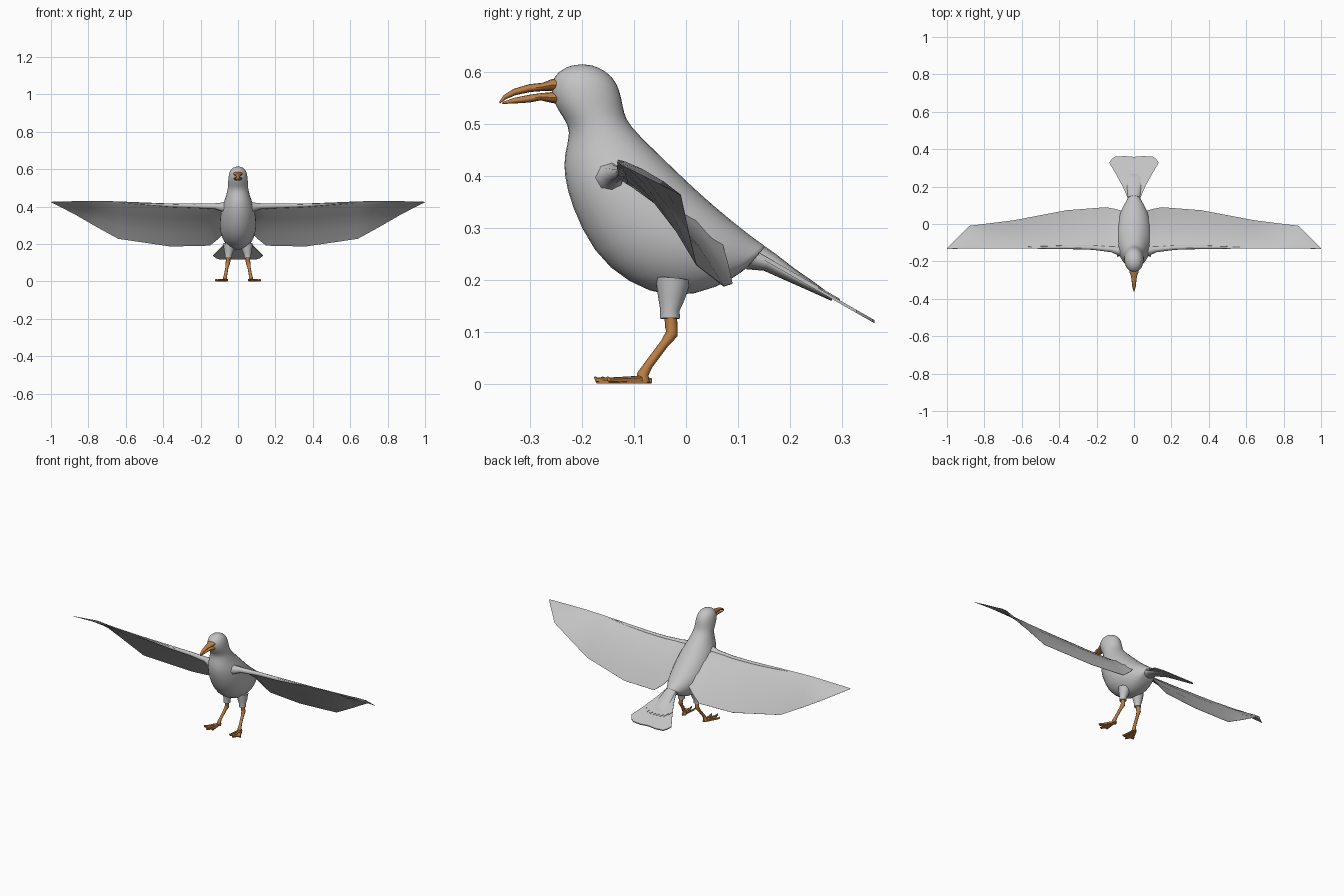
import bpy, bmesh, math
from mathutils import Vector as V

if "Cube" in bpy.data.objects:
    bpy.data.objects.remove(bpy.data.objects["Cube"])


def material(name, rgb):
    m = bpy.data.materials.new(name)
    m.diffuse_color = (*rgb, 1)
    m.use_nodes = True
    m.node_tree.nodes["Principled BSDF"].inputs["Base Color"].default_value = m.diffuse_color
    return m


GREY = material("feather grey", (0.55, 0.55, 0.55))
ORANGE = material("beak orange", (0.50, 0.21, 0.06))


def finish(name, bm, mat, subdiv=0, angle=50, inside_out=False):
    bmesh.ops.recalc_face_normals(bm, faces=bm.faces)
    if inside_out:
        bmesh.ops.reverse_faces(bm, faces=bm.faces)
    me = bpy.data.meshes.new(name)
    bm.to_mesh(me)
    bm.free()
    ob = bpy.data.objects.new(name, me)
    bpy.context.collection.objects.link(ob)
    me.materials.append(mat)
    if subdiv:
        ob.modifiers.new("smooth", 'SUBSURF').levels = subdiv
        ob.modifiers["smooth"].render_levels = subdiv
    bpy.context.view_layer.objects.active = ob
    ob.select_set(True)
    bpy.ops.object.shade_smooth_by_angle(angle=math.radians(angle))
    ob.select_set(False)
    return ob


def loft(name, rings, mat, **kw):
    """Skin a list of equal-length closed rings and cap the ends."""
    bm = bmesh.new()
    rows = [[bm.verts.new(p) for p in r] for r in rings]
    n = len(rows[0])
    for a, b in zip(rows, rows[1:]):
        for i in range(n):
            j = (i + 1) % n
            bm.faces.new((a[i], a[j], b[j], b[i]))
    bm.faces.new(rows[0])
    bm.faces.new(rows[-1])
    return finish(name, bm, mat, **kw)


def oval(c, u, v, n):
    return [c + u * math.cos(t) + v * math.sin(t)
            for t in (2 * math.pi * i / n for i in range(n))]


def side_loft(name, sections, mat, n=16, **kw):
    """Sections: (front y, z, back y, z, half width), symmetric in x."""
    rings = []
    for y0, z0, y1, z1, w in sections:
        a, b = V((0, y0, z0)), V((0, y1, z1))
        rings.append(oval((a + b) / 2, (a - b) / 2, V((w, 0, 0)), n))
    return loft(name, rings, mat, **kw)


def tube(name, pts, mat, n=8, **kw):
    """Points: (x, y, z, radius)."""
    ps = [V(p[:3]) for p in pts]
    rings = []
    for i, p in enumerate(ps):
        d = (ps[min(i + 1, len(ps) - 1)] - ps[max(i - 1, 0)]).normalized()
        ref = V((0, 1, 0)) if abs(d.x) > 0.7 else V((1, 0, 0))
        u = d.cross(ref).normalized()
        rings.append(oval(p, u * pts[i][3], d.cross(u) * pts[i][3], n))
    return loft(name, rings, mat, **kw)


# Head and body in one smooth skin
side_loft("body", [
    (-.215, .615, -.185, .615, .014), (-.248, .602, -.152, .602, .038),
    (-.264, .575, -.130, .578, .050), (-.257, .540, -.122, .545, .054),
    (-.236, .510, -.118, .520, .054), (-.222, .485, -.109, .498, .056),
    (-.237, .440, -.065, .455, .068), (-.237, .400, -.018, .410, .086),
    (-.225, .345, .030, .365, .097), (-.182, .250, .075, .327, .101),
    (-.115, .192, .110, .299, .092), (-.030, .160, .135, .279, .070),
    (.060, .182, .150, .268, .046), (.120, .222, .157, .262, .036)],
    GREY, subdiv=1, angle=80)

# Beak: two separate halves with a thin gap
side_loft("upper_beak", [
    (-.245, .563, -.245, .587, .025), (-.258, .563, -.258, .586, .024),
    (-.275, .563, -.275, .579, .017), (-.300, .561, -.302, .576, .013),
    (-.328, .555, -.332, .567, .010), (-.347, .547, -.351, .555, .006),
    (-.358, .539, -.360, .541, .002)], ORANGE, n=12)
side_loft("lower_beak", [
    (-.245, .538, -.245, .562, .024), (-.258, .540, -.258, .561, .022),
    (-.280, .545, -.278, .559, .015), (-.300, .541, -.300, .556, .011),
    (-.330, .539, -.330, .550, .008), (-.354, .538, -.353, .542, .003)],
    ORANGE, n=12)


# Tail: slopes down and back, height follows y
def tail_z(y):
    return .245 - .57 * (y - .14)


def slab(name, outline, mat, top, bottom, **kw):
    """Sheet following the tail slope."""
    bm = bmesh.new()
    up = [bm.verts.new((x, y, tail_z(y) + top)) for x, y in outline]
    lo = [bm.verts.new((x, y, tail_z(y) + bottom)) for x, y in outline]
    bm.faces.new(up)
    bm.faces.new(lo)
    n = len(up)
    for i in range(n):
        j = (i + 1) % n
        bm.faces.new((up[i], up[j], lo[j], lo[i]))
    return finish(name, bm, mat, angle=30, **kw)


half = [(.034, .14), (.060, .20), (.098, .27), (.133, .328), (.118, .348),
        (.100, .360), (.050, .363)]
slab("tail_fan", half + [(0, .359)] + [(-x, y) for x, y in reversed(half)],
     GREY, .004, -.002, inside_out=True)

# Feather covert over the tail root, with a jagged rear edge
jag = [(.034, .14), (.058, .20), (.088, .255), (.074, .275), (.070, .268),
       (.055, .290), (.048, .280), (.032, .296), (.022, .284), (.010, .296)]
slab("tail_covert", jag + [(0, .286)] + [(-x, y) for x, y in reversed(jag)],
     GREY, .007, .003)
# Rounded tail root tapering into the fan
side_loft("tail_root", [
    (.115, .220, .152, .264, .036), (.150, .217, .172, .250, .036),
    (.195, .197, .208, .222, .042), (.240, .177, .247, .195, .048),
    (.280, .159, .283, .168, .040)], GREY, angle=80)


# Wings: stations (x, lead y, lead z, trail y, trail z, thickness)
stations = [
    (.05, -.135, .405, .065, .285, .012), (.10, -.134, .408, .080, .232, .011),
    (.15, -.132, .410, .089, .192, .010), (.36, -.131, .415, .073, .187, .008),
    (.64, -.131, .427, .020, .228, .006), (.75, -.131, .430, .006, .288, .005),
    (.88, -.131, .428, -.010, .363, .004), (1.0, -.133, .425, -.129, .423, .001)]


def wing_ring(s, x, y0, z0, y1, z1, t):
    a, b = V((s * x, y0, z0)), V((s * x, y1, z1))
    nrm = V((0, -(b - a).z, (b - a).y)).normalized()
    fr = (0, .1, .35, .7, 1)
    camber = (b - a).length * .05
    mid = [a.lerp(b, f) + nrm * camber * math.sin(math.pi * f) for f in fr]
    th = (.25, 1, .7, .4, .1)
    return ([m + nrm * t * k for m, k in zip(mid, th)] +
            [m - nrm * t * k for m, k in reversed(list(zip(mid, th)))])


for s, side in ((1, "right"), (-1, "left")):
    loft(side + "_wing", [wing_ring(s, *st) for st in stations], GREY, angle=40)
    # Fleshy arm along the leading edge
    tube(side + "_wing_arm", [
        (s * .055, -.145, .395, .038), (s * .085, -.142, .398, .024),
        (s * .120, -.135, .402, .016), (s * .220, -.126, .404, .012),
        (s * .360, -.124, .407, .010), (s * .620, -.126, .421, .003)],
        GREY, angle=80)
    # Feathered thigh and bare leg
    tube(side + "_thigh", [
        (s * .045, -.025, .200, .034), (s * .049, -.028, .165, .026),
        (s * .051, -.031, .142, .019), (s * .052, -.031, .125, .019)], GREY, n=12)
    tube(side + "_leg", [
        (s * .052, -.030, .135, .012), (s * .053, -.028, .108, .012),
        (s * .055, -.027, .096, .012), (s * .059, -.042, .076, .0085),
        (s * .066, -.072, .036, .0085), (s * .069, -.083, .018, .011),
        (s * .070, -.082, .002, .014)], ORANGE)
    # Webbed foot: toes with a thin web between them
    tips = [(.057, -.158), (.086, -.172), (.119, -.148)]
    for i, (x, y) in enumerate(tips):
        mx, my = .070 + (x - .070) * .75, -.08 + (y + .08) * .75
        tube(f"{side}_toe_{i + 1}", [
            (s * .070, -.078, .008, .0075), (s * mx, my, .006, .0055),
            (s * x, y, .007, .005), (s * x, y - .004, .013, .0015)], ORANGE, n=6)
    tube(side + "_heel", [(s * .070, -.085, .007, .007),
                          (s * .068, -.066, .005, .005)], ORANGE, n=6)
    web = [(.066, -.070), tips[0], (.072, -.150), tips[1], (.098, -.147),
           tips[2], (.080, -.075)]
    loft(side + "_web", [[V((s * x, y, z)) for x, y in web]
                         for z in (0.0, .006)], ORANGE, angle=30)
